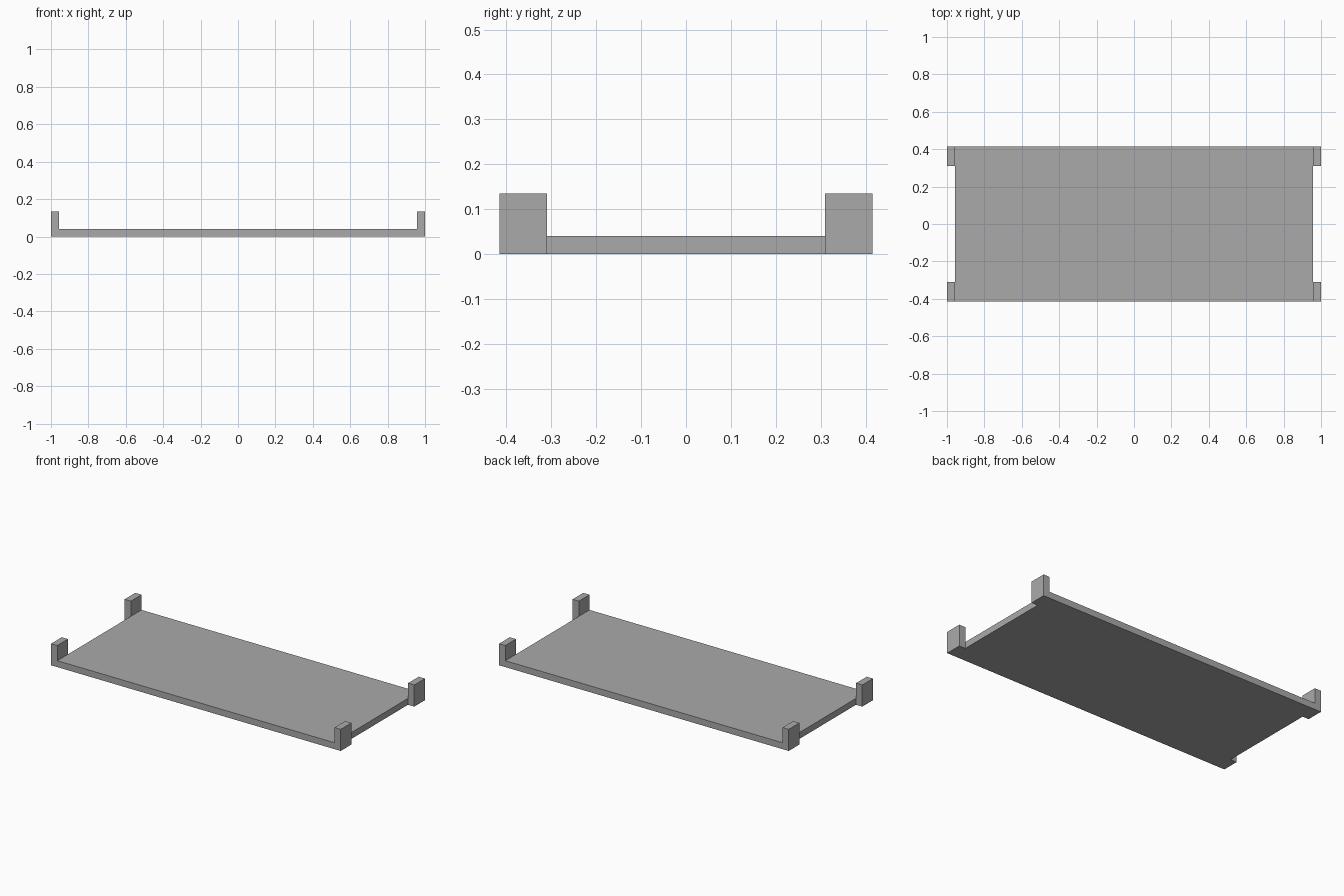
import bpy
import bmesh

default = bpy.data.objects.get("Cube")
if default:
    bpy.data.objects.remove(default, do_unlink=True)

HALF_X, HALF_Y = 1.0, 0.415      # overall half length and half depth
INNER_X, INNER_Y = 0.957, 0.31   # inner faces of the corner posts
DECK_Z, POST_Z = 0.04, 0.135     # deck thickness and post height

grey = bpy.data.materials.new("matte grey")
grey.use_nodes = True
colour = (0.4, 0.4, 0.4, 1.0)
grey.diffuse_color = colour
grey.node_tree.nodes["Principled BSDF"].inputs["Base Color"].default_value = colour


def extrude_profile(name, points, half_depth):
    """Extrude a closed x-z outline along y, centred on y = 0."""
    bm = bmesh.new()
    outline = bm.faces.new([bm.verts.new((x, -half_depth, z)) for x, z in points])
    result = bmesh.ops.extrude_face_region(bm, geom=[outline])
    moved = [v for v in result["geom"] if isinstance(v, bmesh.types.BMVert)]
    bmesh.ops.translate(bm, verts=moved, vec=(0, 2 * half_depth, 0))
    bmesh.ops.recalc_face_normals(bm, faces=bm.faces)
    mesh = bpy.data.meshes.new(name)
    bm.to_mesh(mesh)
    bm.free()
    mesh.materials.append(grey)
    obj = bpy.data.objects.new(name, mesh)
    bpy.context.collection.objects.link(obj)
    return obj


# Shelf tray: flat deck with an upright lip at each end
right_half = [(HALF_X, 0), (HALF_X, POST_Z), (INNER_X, POST_Z), (INNER_X, DECK_Z)]
left_half = [(-x, z) for x, z in reversed(right_half)]
tray = extrude_profile("shelf_tray", right_half + left_half, HALF_Y)

# Cut the middle out of both lips, leaving four corner posts
for side in (-1, 1):
    near, far = side * INNER_X, side * (HALF_X + 0.1)
    cutter = extrude_profile(
        "lip_cutter", [(near, -0.1), (far, -0.1), (far, 0.3), (near, 0.3)], INNER_Y)
    cutter.hide_render = True
    cut = tray.modifiers.new("end_notch", "BOOLEAN")
    cut.operation = "DIFFERENCE"
    cut.solver = "EXACT"
    cut.object = cutter
    bpy.context.view_layer.objects.active = tray
    bpy.ops.object.modifier_apply(modifier=cut.name)
    bpy.data.objects.remove(cutter, do_unlink=True)
